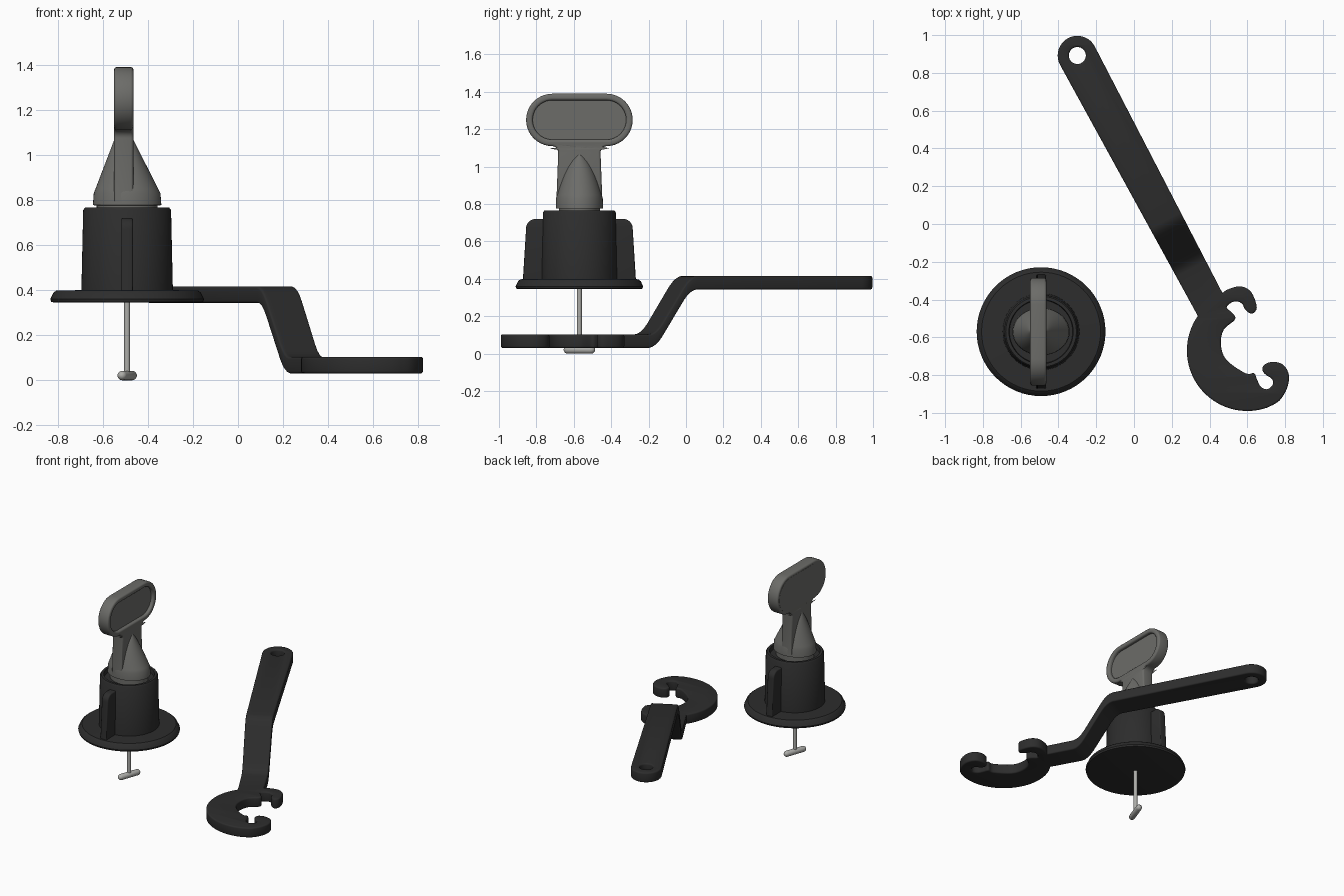
import bpy, bmesh, math
from mathutils import Vector, Matrix

if "Cube" in bpy.data.objects:
    bpy.data.objects.remove(bpy.data.objects["Cube"])


def material(name, r, g, b):
    m = bpy.data.materials.new(name)
    m.diffuse_color = (r, g, b, 1)
    m.use_nodes = True
    m.node_tree.nodes["Principled BSDF"].inputs["Base Color"].default_value = m.diffuse_color
    return m


BLACK = material("matte black", 0.026, 0.026, 0.026)
GREY = material("warm grey", 0.15, 0.15, 0.14)
STEEL = material("steel", 0.42, 0.42, 0.40)
AX, AY = -0.492, -0.57          # vertical axis of the clamp


def add(name, bm, mat, angle=35):
    bmesh.ops.remove_doubles(bm, verts=bm.verts, dist=1e-5)
    bmesh.ops.recalc_face_normals(bm, faces=bm.faces)
    me = bpy.data.meshes.new(name)
    bm.to_mesh(me)
    bm.free()
    me.materials.clear()
    me.materials.append(mat)
    for p in me.polygons:
        p.use_smooth = True
        p.material_index = 0
    me.set_sharp_from_angle(angle=math.radians(angle))
    ob = bpy.data.objects.new(name, me)
    bpy.context.collection.objects.link(ob)
    return ob


def arc(cx, cy, r, a0, a1, n):
    return [(cx + r * math.cos(math.radians(a0 + (a1 - a0) * i / n)),
             cy + r * math.sin(math.radians(a0 + (a1 - a0) * i / n))) for i in range(n + 1)]


def plate(loops, thick, bevel, matrix=None):
    """Flat shape with holes, rounded edges, centred on its own plane."""
    cu = bpy.data.curves.new("outline", 'CURVE')
    cu.dimensions, cu.fill_mode = '2D', 'BOTH'
    cu.extrude = thick / 2 - bevel
    cu.bevel_depth, cu.offset, cu.bevel_resolution = bevel, -bevel, 2
    for pts in loops:
        sp = cu.splines.new('POLY')
        sp.points.add(len(pts) - 1)
        for p, (x, y) in zip(sp.points, pts):
            p.co = (x, y, 0, 1)
        sp.use_cyclic_u = True
    ob = bpy.data.objects.new("outline", cu)
    bpy.context.collection.objects.link(ob)
    dg = bpy.context.evaluated_depsgraph_get()
    me = bpy.data.meshes.new_from_object(ob.evaluated_get(dg))
    bm = bmesh.new()
    bm.from_mesh(me)
    bpy.data.objects.remove(ob)
    bpy.data.meshes.remove(me)
    bmesh.ops.remove_doubles(bm, verts=bm.verts, dist=1e-5)
    if matrix:
        bm.transform(matrix)
    return bm


def loft(rings):
    """Skin a list of closed rings and cap both ends."""
    bm = bmesh.new()
    vs = [[bm.verts.new(p) for p in r] for r in rings]
    n = len(vs[0])
    for a, b in zip(vs, vs[1:]):
        for i in range(n):
            bm.faces.new((a[i], a[(i + 1) % n], b[(i + 1) % n], b[i]))
    bm.faces.new(vs[0][::-1])
    bm.faces.new(vs[-1])
    return bm


def lathe(profile, n=64):
    return loft([[(AX + r * math.cos(2 * math.pi * i / n),
                   AY + r * math.sin(2 * math.pi * i / n), z) for i in range(n)]
                 for r, z in profile])


def upright(x):
    """Plane whose outline reads (y, z), standing at the given x."""
    return Matrix(((0, 0, 1, x), (1, 0, 0, AY), (0, 1, 0, 0), (0, 0, 0, 1)))


def mirrored(half):
    return half + [(-y, z) for y, z in reversed(half)]


# Housing: round flange, tapered barrel, open socket at the top
add("housing", lathe([(0.325, 0.345), (0.337, 0.348), (0.341, 0.36), (0.328, 0.388), (0.315, 0.398),
                      (0.203, 0.40), (0.195, 0.755), (0.187, 0.766), (0.17, 0.766),
                      (0.167, 0.735), (0.02, 0.735)]), BLACK)

# Two side fins
fin = mirrored([(0.303, 0.38)] + arc(0.235, 0.67, 0.05, 0, 90, 8))
add("side_fins", plate([fin], 0.052, 0.008, upright(AX)), BLACK)

# Handle: wide grip on a flat neck, with a shallow recess on one side
KX = -0.507
grip = arc(0.145, 1.25, 0.14, 90, -90, 20)
neck = arc(0.148, 1.075, 0.035, 90, 180, 6) + [(0.124, 0.79)]
recess = mirrored(arc(0.145, 1.25, 0.105, 90, -90, 20))
add("handle", plate([mirrored(grip + neck), recess], 0.086, 0.012, upright(KX)), GREY)
infill = mirrored(arc(0.145, 1.25, 0.122, 90, -90, 20))
add("recess_floor", plate([infill], 0.064, 0, upright(KX - 0.0122)), GREY)


# Flared foot of the handle: an elliptic cone fading into the flat neck
def flare_ring(z, rx, ry):
    cx = AX + (KX - AX) * max(0, (z - 0.83) / 0.24)
    return [(cx + rx * math.cos(2 * math.pi * i / 48),
             AY + ry * math.sin(2 * math.pi * i / 48), z) for i in range(48)]


rings = [flare_ring(0.735, 0.135, 0.11), flare_ring(0.776, 0.135, 0.11),
         flare_ring(0.777, 0.152, 0.126), flare_ring(0.83, 0.148, 0.125)]
for k in range(1, 13):
    t = k / 12
    rings.append(flare_ring(0.83 + 0.24 * t, 0.148 - 0.107 * t,
                            0.125 * math.sqrt(max(0.01, 1 - t))))
add("handle_foot", loft(rings), GREY)

# Pull rod with a cross bar at its foot
add("pull_rod", lathe([(0.013, 0.02), (0.013, 0.36)], 20), STEEL)
bar_dir = Vector((0.05, 0.14, 0)).normalized()
half, r = 0.088, 0.021
prof = [(r * math.sin(math.radians(a)), -half + r - r * math.cos(math.radians(a)))
        for a in (8, 30, 60, 90)]
prof += [(q, -s) for q, s in reversed(prof)]
bm = loft([[(q * math.cos(math.pi * i / 10), q * math.sin(math.pi * i / 10), s)
            for i in range(20)] for q, s in prof])
bm.transform(Matrix.Translation((AX, AY, r))
             @ Vector((0, 0, 1)).rotation_difference(bar_dir).to_matrix().to_4x4())
add("cross_bar", bm, STEEL)

# Hook wrench: straight bar with an eye, cranked down to an open hook
EYE = Vector((-0.30, 0.892))
D = Vector((0.47, -0.883)).normalized()
tilt = math.degrees(math.atan2(-D.x, D.y)) + 180   # angle of the bar's right side


def smooth(pts, n=4):
    out = []
    for i in range(len(pts) - 1):
        p0, p1 = Vector(pts[max(i - 1, 0)]), Vector(pts[i])
        p2, p3 = Vector(pts[i + 1]), Vector(pts[min(i + 2, len(pts) - 1)])
        for k in range(n):
            t = k / n
            out.append(tuple(0.5 * (2 * p1 + (p2 - p0) * t + (2 * p0 - 5 * p1 + 4 * p2 - p3) * t * t
                                    + (3 * p1 - p0 - 3 * p2 + p3) * t ** 3)))
    return out + [pts[-1]]


side = math.degrees(math.atan2(-D.x, D.y))
right = math.degrees(math.atan2(D.x, -D.y))
hook = smooth([(0.709, -0.971), (0.77, -0.935), (0.81, -0.87), (0.82, -0.80), (0.79, -0.745),
               (0.735, -0.73), (0.69, -0.745), (0.68, -0.775), (0.70, -0.80), (0.73, -0.82),
               (0.735, -0.85), (0.705, -0.875), (0.67, -0.86), (0.65, -0.82), (0.635, -0.79),
               (0.59, -0.79), (0.49, -0.72), (0.46, -0.64), (0.475, -0.56), (0.535, -0.505),
               (0.52, -0.47), (0.49, -0.44), (0.53, -0.41), (0.57, -0.42), (0.59, -0.455),
               (0.625, -0.475), (0.65, -0.44), (0.62, -0.36), (0.565, -0.33), (0.50, -0.345),
               (0.468, -0.365)])
outline = (arc(EYE.x, EYE.y, 0.104, right, right + 180, 24)
           + arc(0.6, -0.67, 0.32, 145, 290, 32) + hook[1:])
eye = arc(EYE.x, EYE.y, 0.045, 0, 348.75, 31)
bm = plate([outline, eye], 0.073, 0.01)

# Crank: cut across the bar at both bends, then lift the upper length
BENDS = (1.03, 1.24)
for b in BENDS:
    for k in (-0.04, -0.02, 0, 0.02, 0.04):
        co = EYE + D * (b + k)
        bmesh.ops.bisect_plane(bm, geom=bm.verts[:] + bm.edges[:] + bm.faces[:], dist=1e-5,
                               plane_co=(co.x, co.y, 0), plane_no=(D.x, D.y, 0))


def lift(s):
    def straight(u):
        return min(1, max(0, (BENDS[1] - u) / (BENDS[1] - BENDS[0])))
    return 0.067 + 0.313 * sum(straight(s + 0.01 * j) for j in range(-4, 5)) / 9


for v in bm.verts:
    v.co.z += lift((v.co.xy - EYE).dot(D))
add("hook_wrench", bm, BLACK, 40)
